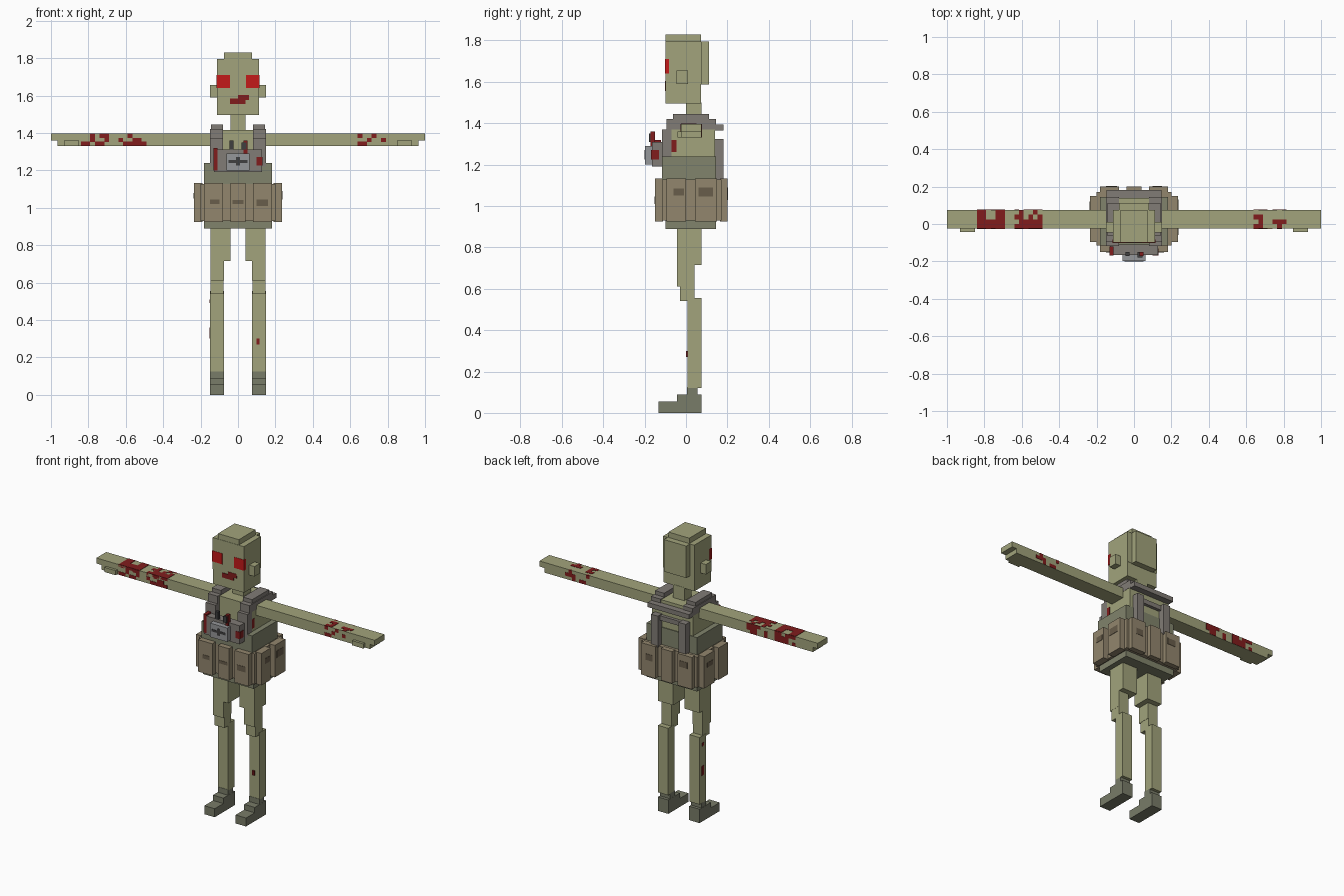
import bpy, bmesh, random
from mathutils import Matrix

random.seed(4)

def mat(name, r, g, b):
    m = bpy.data.materials.new(name)
    m.diffuse_color = (r, g, b, 1)
    return m

SKIN = mat("skin", 0.36, 0.37, 0.2)
SHIRT = mat("shirt", 0.22, 0.23, 0.15)
STRAP = mat("strap", 0.22, 0.2, 0.18)
TAN = mat("tan", 0.29, 0.24, 0.155)
STAIN = mat("stain", 0.14, 0.11, 0.07)
METAL = mat("metal", 0.3, 0.31, 0.32)
DARK = mat("dark", 0.05, 0.05, 0.05)
RED = mat("red", 0.55, 0.01, 0.01)
BLOOD = mat("blood", 0.22, 0.012, 0.012)
SHOE = mat("shoe", 0.19, 0.2, 0.14)

def part(name, material, boxes, mirror=False):
    """One object from boxes (x0, x1, y0, y1, z0, z1); mirror adds the -x copies."""
    bm = bmesh.new()
    for x0, x1, y0, y1, z0, z1 in boxes:
        spans = [(x0, x1), (-x1, -x0)] if mirror else [(x0, x1)]
        for a, b in spans:
            m = Matrix.Translation(((a + b) / 2, (y0 + y1) / 2, (z0 + z1) / 2)) @ \
                Matrix.Diagonal((b - a, y1 - y0, z1 - z0, 1))
            bmesh.ops.create_cube(bm, size=1, matrix=m)
    me = bpy.data.meshes.new(name)
    bm.to_mesh(me)
    bm.free()
    me.materials.append(material)
    ob = bpy.data.objects.new(name, me)
    bpy.context.collection.objects.link(ob)

E = 0.002  # how far painted patches stand proud

# Head
part("head", SKIN, [(-.112, .112, -.10, .075, 1.59, 1.795),
                    (-.112, .112, -.098, .073, 1.495, 1.59),
                    (-.075, .075, -.098, .073, 1.79, 1.83),
                    (-.08, .08, .07, .112, 1.587, 1.795)])
part("ears", SKIN, [(.11, .15, -.045, .01, 1.59, 1.655)], True)
part("neck", SKIN, [(-.04, .04, 0, .075, 1.40, 1.50)])
part("eyes", RED, [(.042, .112 + E, -.10 - E, -.083, 1.64, 1.71)], True)
part("mouth", BLOOD, [(-.042, .04, -.10 - E, -.09, 1.555, 1.585),
                      (0, .06, -.10 - E, -.09, 1.575, 1.603)])

# Torso
part("chest", SKIN, [(-.148, .148, -.075, .14, 1.24, 1.415)])
part("shirt_body", SHIRT, [(-.182, .182, -.115, .145, 1.12, 1.24),
                           (-.182, .182, -.10, .145, .89, .94)])

# Shoulder straps, stepping over from front to back
part("shoulder_straps", STRAP, [(.08, .145, -.062, .11, 1.41, 1.445),
                                (.08, .15, -.095, .145, 1.37, 1.42),
                                (.08, .15, -.117, -.07, 1.22, 1.37)], True)
part("back_straps", STRAP, [(.075, .125, .135, .182, 1.12, 1.325)], True)
part("back_bars", STRAP, [(-.148, .148, .135, .182, 1.365, 1.395),
                          (-.11, .11, .135, .16, 1.29, 1.32)])

# Chest device
part("device_case", STRAP, [(-.128, .128, -.165, -.11, 1.19, 1.31)])
part("device_plate", METAL, [(-.062, .062, -.198, -.16, 1.20, 1.29)])
part("device_knobs", DARK, [(.02, .045, -.18, -.15, 1.31, 1.35),
                            (-.045, -.025, -.17, -.15, 1.31, 1.36),
                            (-.05, .05, -.2, -.19, 1.24, 1.255),
                            (-.01, .01, -.2, -.19, 1.225, 1.27)])
part("device_blood", BLOOD, [(.10, .131, -.168, -.13, 1.225, 1.27),
                             (-.131, -.11, -.168, -.12, 1.20, 1.32),
                             (.03, .05, -.172, -.15, 1.27, 1.36)])

# Belt of pouches: recessed core with raised pouches on every side
pouches = [(-.20, .20, -.115, .172, .93, 1.128)]
for y0, y1 in ((-.15, -.11), (.165, .20)):
    pouches += [(-.04, .04, y0, y1, .925, 1.132), (.08, .182, y0, y1, .925, 1.132),
                (-.182, -.08, y0, y1, .925, 1.132)]
for s in (-1, 1):
    for y0, y1 in ((-.095, 0), (.043, .15)):
        a, b = sorted((s * .19, s * .235))
        pouches.append((a, b, y0, y1, .925, 1.132))
part("belt_pouches", TAN, pouches)
part("pouch_stains", STAIN, [(.10, .16, -.15 - E, -.14, 1.01, 1.045), (-.03, .03, -.15 - E, -.14, 1.02, 1.04),
                             (-.15, -.10, -.15 - E, -.14, 1.02, 1.045), (.22, .235 + E, -.06, -.01, 1.05, 1.085),
                             (.22, .235 + E, .06, .13, 1.045, 1.09), (-.235 - E, -.22, .06, .12, 1.05, 1.08),
                             (.10, .15, .19, .20 + E, 1.03, 1.07), (-.15, -.09, .19, .20 + E, 1.05, 1.09)])

# Arms and hands, straight out
part("arms", SKIN, [(.14, .965, -.025, .076, 1.33, 1.396),
                    (.96, 1.0, -.025, .076, 1.36, 1.396)], True)
part("thumbs", SKIN, [(.85, .93, -.042, -.02, 1.33, 1.36)], True)

# Legs
part("thighs", SKIN, [(.04, .148, -.043, .075, .715, .90)], True)
part("knees", SKIN, [(.075, .148, -.043, .04, .61, .72),
                     (.077, .147, -.03, .04, .54, .62)], True)
part("shins", SKIN, [(.076, .149, .008, .074, .12, .555)], True)
part("shoes", SHOE, [(.075, .15, -.132, .075, 0, .055),
                     (.075, .15, -.043, .075, .05, .09),
                     (.076, .149, .006, .055, .085, .125)], True)

# Blood spatter in square cells over the front, top and back of the arms
cell, spots = .025, []
for a, b, chance in ((-.84, -.67, .72), (-.64, -.48, .5), (.64, .82, .32)):
    for i in range(int((b - a) / cell)):
        x = a + i * cell
        for j in range(4):
            y = -.025 + j * cell
            if random.random() < chance:
                spots.append((x, x + cell, y, y + cell, 1.38, 1.396 + E))
        for z in (1.331, 1.352, 1.374):
            if random.random() < chance:
                spots.append((x, x + cell, -.025 - E, -.015, z, z + .022))
            if random.random() < chance:
                spots.append((x, x + cell, .066, .076 + E, z, z + .022))
part("arm_blood", BLOOD, spots)
part("body_blood", BLOOD, [(.14, .148 + E, -.075, -.045, 1.26, 1.32),
                           (-.15 - E, -.135, .03, .05, .49, .51),
                           (-.15 - E, -.14, .03, .055, .30, .36),
                           (.10, .115, 0, .012, .27, .30)])
